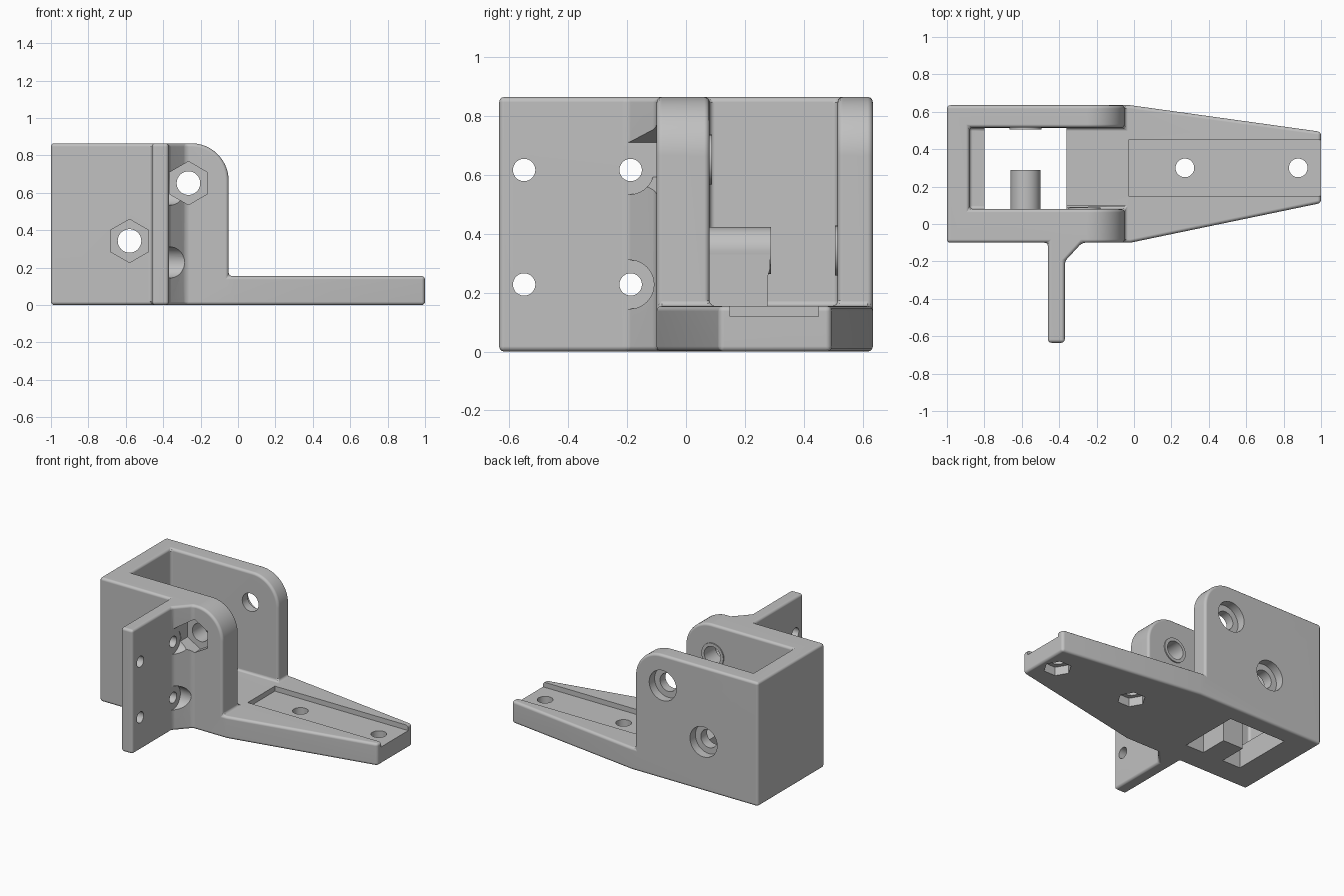
import bpy, bmesh, math
from mathutils import Matrix, Vector

cube = bpy.data.objects.get("Cube")
if cube:
    bpy.data.objects.remove(cube, do_unlink=True)

grey = bpy.data.materials.new("matte grey")
grey.use_nodes = True
COLOUR = (0.53, 0.53, 0.53, 1)
grey.diffuse_color = COLOUR
grey.node_tree.nodes["Principled BSDF"].inputs["Base Color"].default_value = COLOUR


def make_object(name, bm):
    bmesh.ops.recalc_face_normals(bm, faces=bm.faces)
    mesh = bpy.data.meshes.new(name)
    bm.to_mesh(mesh)
    bm.free()
    mesh.materials.append(grey)
    obj = bpy.data.objects.new(name, mesh)
    bpy.context.collection.objects.link(obj)
    return obj


def prism(name, points, direction):
    """Extrude a flat outline along a direction."""
    bm = bmesh.new()
    face = bm.faces.new([bm.verts.new(p) for p in points])
    geom = bmesh.ops.extrude_face_region(bm, geom=[face])["geom"]
    verts = [v for v in geom if isinstance(v, bmesh.types.BMVert)]
    bmesh.ops.translate(bm, verts=verts, vec=direction)
    return make_object(name, bm)


def box(name, x, y, z):
    outline = [(x[0], y[0], z[0]), (x[1], y[0], z[0]), (x[1], y[1], z[0]), (x[0], y[1], z[0])]
    return prism(name, outline, (0, 0, z[1] - z[0]))


def rod(name, start, end, radius, sides=40):
    """Round or hexagonal bar between two points."""
    a, b = Vector(start), Vector(end)
    turn = (b - a).to_track_quat('Z', 'Y').to_matrix().to_4x4()
    spin = Matrix.Rotation(math.pi / 2, 4, 'Z')
    bm = bmesh.new()
    bmesh.ops.create_cone(bm, cap_ends=True, segments=sides, radius1=radius, radius2=radius,
                          depth=(b - a).length,
                          matrix=Matrix.Translation((a + b) / 2) @ turn @ spin)
    return make_object(name, bm)


def hexagon_y(name, x, z, radius, y0, y1):
    """Hexagonal bar along y with a corner at the top."""
    pts = [(x + radius * math.sin(i * math.pi / 3), y0, z + radius * math.cos(i * math.pi / 3))
           for i in range(6)]
    return prism(name, pts, (0, y1 - y0, 0))


def apply(obj, mod):
    bpy.ops.object.select_all(action='DESELECT')
    bpy.context.view_layer.objects.active = obj
    obj.select_set(True)
    bpy.ops.object.modifier_apply(modifier=mod.name)


def combine(obj, operation, *tools):
    for tool in tools:
        mod = obj.modifiers.new("combine", 'BOOLEAN')
        mod.operation, mod.solver, mod.object = operation, 'EXACT', tool
        mod.use_self = True
        apply(obj, mod)
        bpy.data.objects.remove(tool, do_unlink=True)


# Side outline with a rounded arm, crossed with a plan outline holding tongue and side plate
TOP, FLOOR, ARM, FRONT = 0.865, 0.155, -0.05, -0.1
R = 0.2
arc = [(ARM - R + R * math.cos(t), TOP - R + R * math.sin(t))
       for t in (i * math.pi / 32 for i in range(17))]
side = [(-1.2, 0), (1.2, 0), (1.2, FLOOR), (ARM, FLOOR)] + arc + [(-1.2, TOP)]
plan = [(-1, FRONT), (-0.46, FRONT), (-0.46, -0.635), (-0.37, -0.635), (-0.37, -0.2),
        (-0.278, FRONT), (-0.02, FRONT), (1, 0.112), (1, 0.493), (-0.02, 0.635), (-1, 0.635)]
bracket = prism("bracket_body", [(x, -1, z) for x, z in side], (0, 2, 0))
combine(bracket, 'INTERSECT', prism("plan_cutter", [(x, y, -1) for x, y in plan], (0, 0, 3)))

# Pocket between the two arms
combine(bracket, 'DIFFERENCE', box("pocket_cutter", (-0.88, 0.1), (0.08, 0.515), (FLOOR, 1.5)))

# Clean coplanar seams, then round the edges
bm = bmesh.new()
bm.from_mesh(bracket.data)
bmesh.ops.remove_doubles(bm, verts=bm.verts, dist=0.0002)
bmesh.ops.dissolve_limit(bm, angle_limit=math.radians(0.5), verts=bm.verts, edges=bm.edges)
bm.to_mesh(bracket.data)
bm.free()
bevel = bracket.modifiers.new("rounded_edges", 'BEVEL')
bevel.width, bevel.segments = 0.018, 3
bevel.limit_method, bevel.angle_limit = 'ANGLE', math.radians(30)
bevel.use_clamp_overlap = False
apply(bracket, bevel)

# Opening in the floor, leaving a strip under the boss
RIB = (-0.659, -0.501)
Y0, Y1, RIB_END = 0.081, 0.514, 0.277
opening = [(-0.8, Y0), (RIB[0], Y0), (RIB[0], RIB_END), (RIB[1], RIB_END), (RIB[1], Y0),
           (-0.36, Y0), (-0.36, Y1), (-0.8, Y1)]
combine(bracket, 'DIFFERENCE',
        prism("floor_cutter", [(x, y, -0.5) for x, y in opening], (0, 0, 0.8)))

# Long boss on a rib, and the low rings round the pivot holes
LOW, HIGH = (-0.58, 0.343), (-0.265, 0.652)


def along_y(name, centre, y0, y1, radius):
    return rod(name, (centre[0], y0, centre[1]), (centre[0], y1, centre[1]), radius)


rib = [(0.04, 0.1), (RIB_END, 0.1), (RIB_END, 0.25), (0.286, 0.285), (0.286, 0.343), (0.04, 0.343)]
combine(bracket, 'UNION',
        prism("boss_rib", [(RIB[0], y, z) for y, z in rib], (RIB[1] - RIB[0], 0, 0)),
        along_y("boss", LOW, 0.04, 0.288, 0.08),
        along_y("front_ring", HIGH, 0.04, 0.088, 0.085),
        along_y("back_ring", LOW, 0.506, 0.55, 0.085))

# Pivot holes with nut recesses in front and round recesses behind
for centre in (LOW, HIGH):
    combine(bracket, 'DIFFERENCE',
            hexagon_y("nut_cutter", *centre, 0.116, -0.24, -0.035),
            along_y("pivot_cutter", centre, -0.12, 0.66, 0.063),
            along_y("head_cutter", centre, 0.575, 0.67, 0.105))

# Side plate holes and the clearance in its gusset
for z in (0.228, 0.617):
    for y in (-0.55, -0.188):
        combine(bracket, 'DIFFERENCE', rod("plate_cutter", (-0.5, y, z), (-0.33, y, z), 0.038))
    combine(bracket, 'DIFFERENCE', rod("clearance_cutter", (-0.369, -0.192, z), (-0.22, -0.192, z), 0.083))

# Tongue channel, bolt holes and nut recesses underneath
combine(bracket, 'DIFFERENCE', box("channel_cutter", (-0.03, 1.05), (0.15, 0.45), (0.12, 0.2)))
for x in (0.272, 0.878):
    combine(bracket, 'DIFFERENCE',
            rod("bolt_cutter", (x, 0.3, -0.1), (x, 0.3, 0.2), 0.05),
            rod("bolt_nut_cutter", (x, 0.3, -0.1), (x, 0.3, 0.06), 0.09, 6))

# Smooth shading that keeps hard edges
bpy.ops.object.select_all(action='DESELECT')
bpy.context.view_layer.objects.active = bracket
bracket.select_set(True)
bpy.ops.object.shade_smooth_by_angle(angle=math.radians(32))
weighted = bracket.modifiers.new("flat_normals", 'WEIGHTED_NORMAL')
weighted.keep_sharp = True
